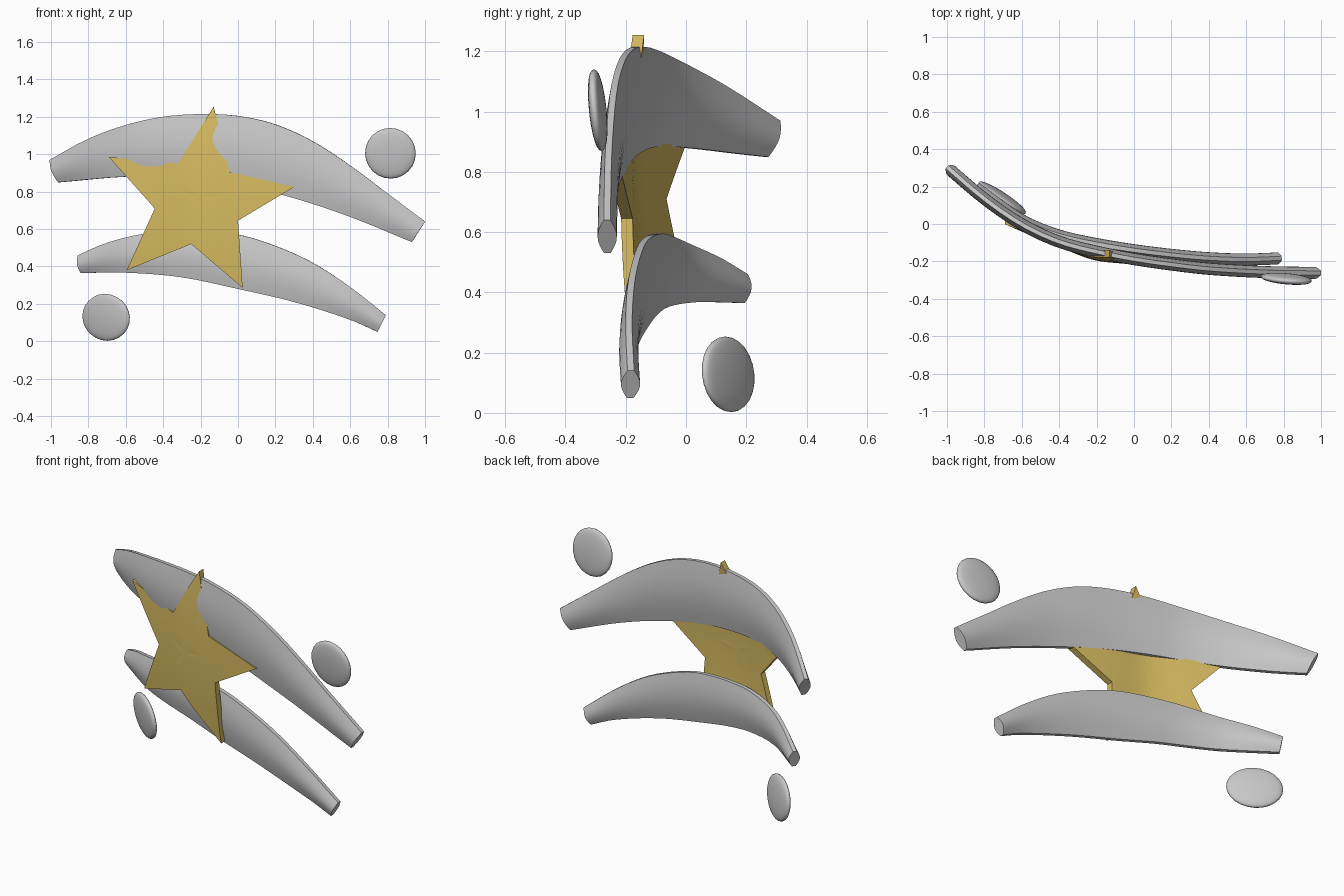
import bpy, bmesh, math
from mathutils import Vector, Matrix

old = bpy.data.objects.get("Cube")
if old:
    bpy.data.objects.remove(old)


def material(name, rgb):
    m = bpy.data.materials.new(name)
    m.use_nodes = True
    m.diffuse_color = (*rgb, 1)
    bsdf = m.node_tree.nodes["Principled BSDF"]
    bsdf.inputs["Base Color"].default_value = (*rgb, 1)
    return m


SILVER = material("silver", (0.58, 0.58, 0.58))
GOLD = material("gold", (0.68, 0.5, 0.12))


def finish(name, bm, mat, angle=40):
    bmesh.ops.recalc_face_normals(bm, faces=bm.faces)
    me = bpy.data.meshes.new(name)
    bm.to_mesh(me)
    bm.free()
    me.materials.append(mat)
    ob = bpy.data.objects.new(name, me)
    bpy.context.collection.objects.link(ob)
    bpy.ops.object.select_all(action='DESELECT')
    ob.select_set(True)
    bpy.context.view_layer.objects.active = ob
    bpy.ops.object.shade_smooth_by_angle(angle=math.radians(angle))
    return ob


def smooth(points, x):
    """Smooth curve through (x, value) points."""
    n = len(points) - 1
    i = max(k for k in range(n) if k == 0 or points[k][0] <= x)

    def slope(k):
        a, b = points[max(k - 1, 0)], points[min(k + 1, n)]
        return (b[1] - a[1]) / (b[0] - a[0])
    (x0, v0), (x1, v1) = points[i], points[i + 1]
    d = x1 - x0
    t = (x - x0) / d
    return (v0 * (1 + 2 * t) * (1 - t) ** 2 + v1 * t * t * (3 - 2 * t)
            + d * t * (1 - t) * (slope(i) * (1 - t) - slope(i + 1) * t))


# Swoosh bands: lens section lofted between a top and a bottom edge
def band(name, top, bottom, depth, spans=28, side=8):
    bm = bmesh.new()
    rings = []
    for s in range(spans + 1):
        u = s / spans
        ends = []
        for edge in (top, bottom):
            x = edge[0][0] + u * (edge[-1][0] - edge[0][0])
            ends.append(Vector((x, smooth(depth, x), smooth(edge, x))))
        x = ends[0].x
        e = 0.01
        lean = (smooth(depth, x + e) - smooth(depth, x - e)) / (2 * e)
        normal = Vector((lean, -1, 0)).normalized()
        ring = []
        for face in (1, -1):
            for k in range(side + 1):
                v = k / side if face == 1 else 1 - k / side
                half = 0.011 + 0.021 * math.sin(math.pi * v)
                ring.append(bm.verts.new(ends[0].lerp(ends[1], v) + normal * half * face))
        rings.append(ring)
    for a, b in zip(rings, rings[1:]):
        for k in range(len(a)):
            j = (k + 1) % len(a)
            bm.faces.new((a[k], a[j], b[j], b[k]))
    bm.faces.new(rings[0])
    bm.faces.new(rings[-1])
    finish(name, bm, SILVER)


band("upper_band",
     [(-1, .97), (-.8, 1.08), (-.6, 1.155), (-.4, 1.2), (-.2, 1.215), (0, 1.205),
      (.2, 1.16), (.4, 1.07), (.6, .94), (.8, .79), (1, .64)],
     [(-.955, .85), (-.6, .88), (-.3, .88), (0, .84), (.3, .765), (.6, .665), (.93, .53)],
     [(-1, .305), (-.8, .135), (-.6, -.002), (-.4, -.095), (-.2, -.148), (0, -.188),
      (.2, -.217), (.4, -.24), (.7, -.257), (1, -.262)])
band("lower_band",
     [(-.85, .46), (-.7, .525), (-.5, .575), (-.3, .595), (0, .57), (.2, .51),
      (.4, .42), (.6, .29), (.79, .14)],
     [(-.835, .365), (-.6, .367), (-.3, .342), (0, .28), (.3, .21), (.6, .115), (.745, .05)],
     [(-.85, .197), (-.6, .02), (-.4, -.062), (-.2, -.107), (0, -.14), (.2, -.165),
      (.4, -.183), (.6, -.19), (.79, -.183)])


# Star: bowed plate made of rings shrinking towards the middle
OUTLINE = [(-.13, 1.255), (-.045, .905), (.3, .825), (0, .645), (.025, .285),
           (-.25, .52), (-.595, .38), (-.445, .71), (-.69, .985), (-.32, .95)]
STAR_DEPTH = [(-.69, .012), (-.45, -.082), (-.22, -.172), (0, -.198), (.3, -.24)]


def star(steps=6, rings=7):
    c = Vector((-.21, .765))
    rim = []
    for i, p in enumerate(OUTLINE):
        a, b = Vector(p), Vector(OUTLINE[(i + 1) % len(OUTLINE)])
        rim += [a.lerp(b, k / steps) for k in range(steps)]
    n = len(rim)
    bm = bmesh.new()
    edge_loops = []
    for offset in (-.019, .019):
        def place(p):
            y = smooth(STAR_DEPTH, p.x) + .12 * (p.y - c.y) ** 2 + offset
            return bm.verts.new((p.x, y, p.y))
        loops = [[place(c.lerp(p, r / rings)) for p in rim] for r in range(rings, 0, -1)]
        middle = place(c)
        for a, b in zip(loops, loops[1:]):
            for k in range(n):
                j = (k + 1) % n
                bm.faces.new((a[k], a[j], b[j], b[k]))
        for k in range(n):
            bm.faces.new((loops[-1][k], loops[-1][(k + 1) % n], middle))
        edge_loops.append(loops[0])
    f, g = edge_loops
    for k in range(n):
        j = (k + 1) % n
        bm.faces.new((f[k], f[j], g[j], g[k]))
    finish("star", bm, GOLD)


star()


# Discs: rounded lenses facing along their normal
def disc(name, centre, normal, radius):
    bm = bmesh.new()
    bmesh.ops.create_uvsphere(bm, u_segments=24, v_segments=16, radius=1)
    for v in bm.verts:
        v.co.z = math.copysign(abs(v.co.z) ** 0.8, v.co.z) if abs(v.co.z) > 1e-5 else 0
    turn = Vector(normal).to_track_quat('Z', 'Y').to_matrix().to_4x4()
    size = Matrix.Diagonal((radius, radius, 0.026, 1))
    bm.transform(Matrix.Translation(centre) @ turn @ size)
    finish(name, bm, SILVER, 60)


disc("upper_disc", (.815, -.293, 1.005), (-.09, -1, -.1), .136)
disc("lower_disc", (-.705, .14, .13), (-.66, -1, -.1), .15)

# Fit the lower disc's height to its slightly squashed outline
low = bpy.data.objects["lower_disc"]
for v in low.data.vertices:
    v.co.z = .128 + (v.co.z - .13) * .84
